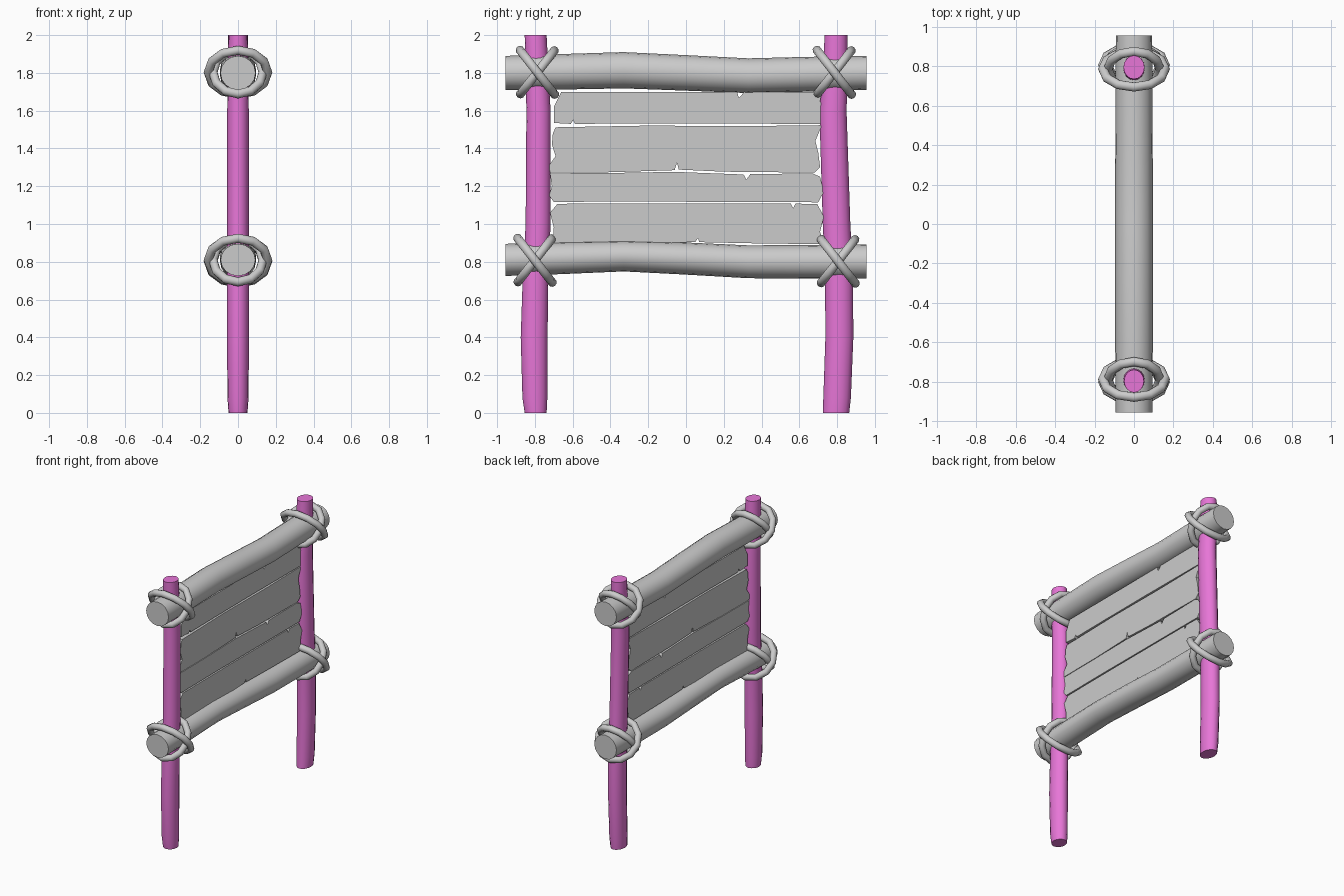
import bpy, bmesh, math
from mathutils import Matrix, Vector

if "Cube" in bpy.data.objects:
    bpy.data.objects.remove(bpy.data.objects["Cube"])

purple = bpy.data.materials.new("purple")
purple.diffuse_color = (0.8, 0.18, 0.68, 1)
purple.use_nodes = True
purple.node_tree.nodes["Principled BSDF"].inputs["Base Color"].default_value = purple.diffuse_color


def finish(bm, name, mat=None, smooth=True):
    bmesh.ops.recalc_face_normals(bm, faces=bm.faces)
    me = bpy.data.meshes.new(name)
    bm.to_mesh(me)
    bm.free()
    ob = bpy.data.objects.new(name, me)
    bpy.context.collection.objects.link(ob)
    if mat:
        me.materials.append(mat)
    if smooth:
        bpy.ops.object.select_all(action='DESELECT')
        ob.select_set(True)
        bpy.context.view_layer.objects.active = ob
        bpy.ops.object.shade_smooth_by_angle(angle=math.radians(50))
    return ob


def log(name, stations, upright, mat=None, sides=16):
    """Loft elliptical rings; station = (position along, sideways offset, x radius, other radius)."""
    bm = bmesh.new()
    rings = []
    for along, off, rx, ro in stations:
        ring = []
        for i in range(sides):
            a = 2 * math.pi * i / sides
            x, o = rx * math.cos(a), off + ro * math.sin(a)
            ring.append(bm.verts.new((x, o, along) if upright else (x, along, o)))
        rings.append(ring)
    for a, b in zip(rings, rings[1:]):
        for i in range(sides):
            j = (i + 1) % sides
            bm.faces.new((a[i], a[j], b[j], b[i]))
    bm.faces.new(rings[0])
    bm.faces.new(rings[-1])
    return finish(bm, name, mat)


# posts
log("left_post", [(0, -.796, .05, .058), (.08, -.80, .056, .066), (.4, -.804, .058, .071),
                  (.7, -.797, .058, .068), (1, -.783, .057, .066), (1.6, -.781, .057, .064),
                  (1.85, -.79, .055, .06), (2, -.796, .05, .058)], True, purple)
log("right_post", [(0, .794, .05, .07), (.08, .80, .056, .073), (.4, .812, .058, .074),
                   (.75, .81, .058, .074), (1, .797, .057, .073), (1.6, .778, .057, .072),
                   (1.8, .79, .055, .066), (2, .794, .053, .06)], True, purple)

# rails
log("top_rail", [(-.955, 1.80, .093, .09), (-.65, 1.806, .095, .094), (-.33, 1.814, .096, .096),
                 (0, 1.80, .096, .094), (.33, 1.785, .095, .092), (.65, 1.793, .094, .092),
                 (.955, 1.80, .092, .09)], False)
log("bottom_rail", [(-.955, .81, .092, .085), (-.65, .82, .094, .085), (-.33, .83, .096, .081),
                    (0, .817, .096, .085), (.33, .80, .095, .087), (.65, .80, .094, .089),
                    (.955, .802, .092, .09)], False)

# planks: (y, z) outlines with splits and chipped ends
planks = [
    [(-.70, 1.535), (-.61, 1.53), (-.597, 1.55), (-.588, 1.53), (-.3, 1.532), (.1, 1.533), (.72, 1.529),
     (.74, 1.60), (.71, 1.65), (.72, 1.70), (.31, 1.70), (.28, 1.668), (.27, 1.70), (-.66, 1.70), (-.70, 1.62)],
    [(-.72, 1.273), (-.4, 1.274), (-.06, 1.285), (-.048, 1.325), (-.038, 1.288), (.2, 1.277), (.68, 1.272),
     (.71, 1.30), (.70, 1.38), (.685, 1.44), (.72, 1.523), (.3, 1.518), (-.2, 1.521), (-.69, 1.512),
     (-.705, 1.48), (-.71, 1.42), (-.69, 1.36), (-.725, 1.31)],
    [(-.70, 1.117), (-.3, 1.119), (.2, 1.117), (.70, 1.115), (.73, 1.17), (.71, 1.25), (.67, 1.268),
     (.34, 1.264), (.32, 1.235), (.305, 1.262), (-.06, 1.276), (-.4, 1.27), (-.72, 1.268), (-.71, 1.20),
     (-.725, 1.15)],
    [(-.71, .85), (-.3, .893), (.05, .905), (.063, .925), (.07, .904), (.35, .898), (.72, .893),
     (.71, .96), (.73, 1.04), (.695, 1.105), (.58, 1.108), (.567, 1.083), (.555, 1.108), (-.2, 1.109),
     (-.68, 1.107), (-.72, 1.06), (-.70, .98)],
]
THICK = .04
for n, outline in enumerate(planks):
    bm = bmesh.new()
    face = bm.faces.new([bm.verts.new((-THICK / 2, y, z)) for y, z in outline])
    ext = bmesh.ops.extrude_face_region(bm, geom=[face], use_keep_orig=True)
    bmesh.ops.translate(bm, vec=(THICK, 0, 0),
                        verts=[v for v in ext["geom"] if isinstance(v, bmesh.types.BMVert)])
    finish(bm, f"plank_{n + 1}", smooth=False)


# crossed rope lashings at the four joints
def rope(name, y, z, tilt, rx, rz, tube=.024, segs=12, sides=10):
    bm = bmesh.new()
    rot = Matrix.Rotation(tilt, 3, 'X')
    grid = []
    for i in range(segs):
        a = 2 * math.pi * i / segs
        out = Vector((math.cos(a), 0, math.sin(a)))
        mid = Vector((rx * out.x, 0, rz * out.z))
        ring = []
        for k in range(sides):
            b = 2 * math.pi * k / sides
            p = mid + out * tube * math.cos(b) + Vector((0, tube * math.sin(b), 0))
            ring.append(bm.verts.new(rot @ p + Vector((0, y, z))))
        grid.append(ring)
    for i in range(segs):
        for k in range(sides):
            a, b, m = grid[i], grid[(i + 1) % segs], (k + 1) % sides
            bm.faces.new((a[k], a[m], b[m], b[k]))
    finish(bm, name)


for label, y, z in [("top_left", -.787, 1.803), ("top_right", .785, 1.803),
                    ("bottom_left", -.80, .808), ("bottom_right", .805, .803)]:
    rope(f"{label}_rope_a", y, z, math.radians(38), .158, .148)
    rope(f"{label}_rope_b", y, z, math.radians(-38), .132, .145)
